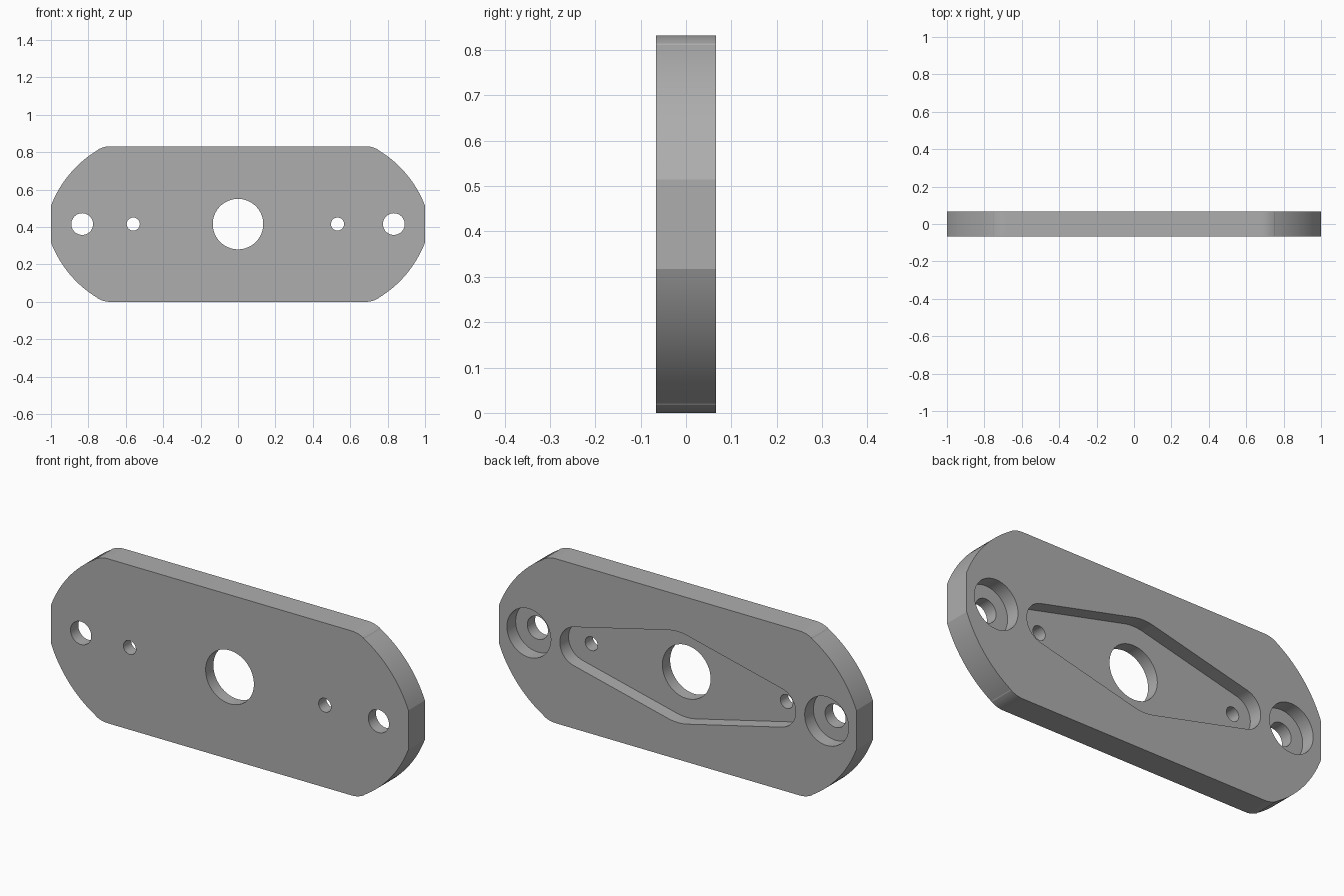
import bpy, bmesh
from math import sin, cos, asin, pi, radians

cube = bpy.data.objects.get("Cube")
if cube:
    bpy.data.objects.remove(cube, do_unlink=True)

HALF_T = 0.066      # half plate thickness
MID_Z = 0.416       # height of the hole line
FLOOR_Y = -0.004    # floor of the rear pockets

grey = bpy.data.materials.new("plain grey")
grey.use_nodes = True
colour = (0.42, 0.42, 0.42, 1)
grey.diffuse_color = colour
grey.node_tree.nodes["Principled BSDF"].inputs["Base Color"].default_value = colour


def arc(cx, cz, r, start, end, n):
    return [(cx + r * cos(start + (end - start) * i / n),
             cz + r * sin(start + (end - start) * i / n)) for i in range(n + 1)]


def prism(name, points, y0, y1):
    """Extrude an (x, z) outline about the hole line from y0 to y1."""
    bm = bmesh.new()
    face = bm.faces.new([bm.verts.new((x, y0, MID_Z + z)) for x, z in points])
    side = bmesh.ops.extrude_face_region(bm, geom=[face])["geom"]
    verts = [v for v in side if isinstance(v, bmesh.types.BMVert)]
    bmesh.ops.translate(bm, vec=(0, y1 - y0, 0), verts=verts)
    bmesh.ops.recalc_face_normals(bm, faces=bm.faces)
    mesh = bpy.data.meshes.new(name)
    bm.to_mesh(mesh)
    bm.free()
    mesh.materials.append(grey)
    obj = bpy.data.objects.new(name, mesh)
    bpy.context.collection.objects.link(obj)
    return obj


# Plate outline: broad shoulder arc, then a small blend into the flat edge
quarter = arc(0.445, -0.114, 0.594, radians(21), radians(59), 16)
quarter += arc(0.682, MID_Z - 0.133, 0.133, radians(60), pi / 2, 6)
upper = quarter + [(-x, z) for x, z in reversed(quarter)]
outline = upper + [(x, -z) for x, z in reversed(upper)]
plate = prism("plate", outline, -HALF_T, HALF_T)


def cut(name, points, y0):
    cutter = prism(name, points, y0, HALF_T + 0.05)
    cutter.hide_render = True
    mod = plate.modifiers.new(name, "BOOLEAN")
    mod.operation = "DIFFERENCE"
    mod.solver = "EXACT"
    mod.object = cutter
    bpy.context.view_layer.objects.active = plate
    bpy.ops.object.modifier_apply(modifier=name)
    bpy.data.objects.remove(cutter, do_unlink=True)


def cut_round(name, x, r, y0=-HALF_T - 0.05, n=48):
    cut(name, arc(x, 0, r, 0, 2 * pi, n)[:-1], y0)


# Rear diamond pocket: rounded ends tangent to a larger middle circle
END_X, END_R, MID_R = 0.56, 0.1, 0.23
tilt = asin((MID_R - END_R) / END_X)
top = pi / 2 - tilt
pocket = arc(END_X, 0, END_R, -top, top, 20)
pocket += arc(0, 0, MID_R, top, pi - top, 8)
pocket += arc(-END_X, 0, END_R, pi - top, pi + top, 20)
pocket += arc(0, 0, MID_R, pi + top, 2 * pi - top, 8)
cut("diamond_pocket", pocket, FLOOR_Y)

# Counterbored mounting holes at both ends
for side, x in (("left", 0.833), ("right", -0.833)):
    cut_round(side + "_counterbore", x, 0.123, FLOOR_Y)
    cut_round(side + "_mounting_hole", x, 0.058)

# Centre hole and the two small pin holes
cut_round("centre_hole", 0, 0.135, n=64)
cut_round("left_pin_hole", 0.532, 0.035, n=32)
cut_round("right_pin_hole", -0.56, 0.035, n=32)

# Smooth curved walls with crisp rims
bpy.ops.object.select_all(action="DESELECT")
plate.select_set(True)
bpy.context.view_layer.objects.active = plate
bpy.ops.object.shade_smooth_by_angle(angle=radians(18))
